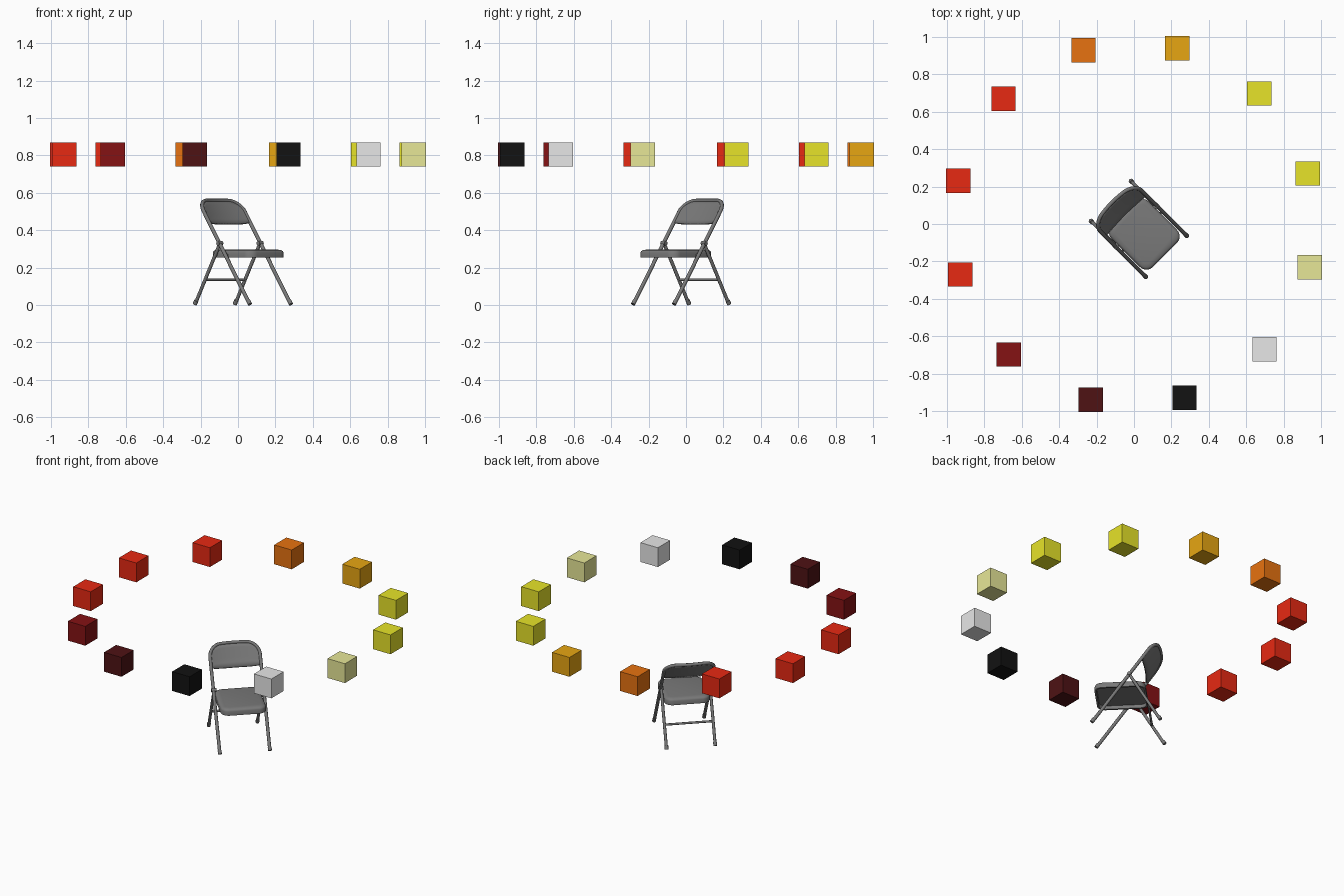
import bpy, bmesh, math
from mathutils import Vector

if "Cube" in bpy.data.objects:
    bpy.data.objects.remove(bpy.data.objects["Cube"])

TURN = math.radians(-45)      # the chair faces a corner
HALF = 0.155                  # half distance between the side tubes
SLOPE = 0.7                   # backward lean of the front legs
FOOT = 0.246
TUBE = 0.0105


def material(name, r, g, b):
    m = bpy.data.materials.new(name)
    m.use_nodes = True
    m.diffuse_color = (r, g, b, 1)
    m.node_tree.nodes["Principled BSDF"].inputs["Base Color"].default_value = (r, g, b, 1)
    return m


mats = {
    "steel": material("steel grey", 0.19, 0.19, 0.19),
    "black": material("black", 0.006, 0.006, 0.006),
    "maroon": material("maroon", 0.077, 0.006, 0.007),
    "dark_red": material("dark red", 0.235, 0.006, 0.007),
    "red": material("red", 0.9, 0.025, 0.007),
    "orange": material("orange", 0.9, 0.19, 0.006),
    "amber": material("amber", 0.9, 0.43, 0.007),
    "yellow": material("yellow", 0.9, 0.87, 0.025),
    "cream": material("cream", 0.9, 0.9, 0.35),
    "white": material("white", 0.9, 0.9, 0.9),
}


def add(name, data, mat="steel", turn=TURN):
    ob = bpy.data.objects.new(name, data)
    bpy.context.collection.objects.link(ob)
    data.materials.append(mats[mat])
    ob.rotation_euler.z = turn
    return ob


def mesh_from(name, bm, mat="steel", turn=TURN):
    bmesh.ops.recalc_face_normals(bm, faces=bm.faces)
    me = bpy.data.meshes.new(name)
    bm.to_mesh(me)
    bm.free()
    return add(name, me, mat, turn)


def smooth(ob):
    bpy.ops.object.select_all(action='DESELECT')
    ob.select_set(True)
    bpy.context.view_layer.objects.active = ob
    bpy.ops.object.shade_smooth_by_angle(angle=math.radians(35))


def tube(name, points, radius=TUBE):
    cu = bpy.data.curves.new(name, 'CURVE')
    cu.dimensions = '3D'
    cu.bevel_depth = radius
    cu.bevel_resolution = 3
    cu.use_fill_caps = True
    sp = cu.splines.new('POLY')
    sp.points.add(len(points) - 1)
    for p, co in zip(sp.points, points):
        p.co = (*co, 1)
    sp.use_smooth = True
    return add(name, cu)


# Ring of coloured cubes
ring = ["yellow", "yellow", "amber", "orange", "red", "red",
        "red", "dark_red", "maroon", "black", "white", "cream"]
for i, colour in enumerate(ring):
    a = math.radians(16.2 + 30 * i)
    bm = bmesh.new()
    bmesh.ops.create_cube(bm, size=0.13)
    ob = mesh_from(f"{colour}_cube_{i + 1}", bm, colour, 0)
    ob.location = (0.967 * math.cos(a), 0.967 * math.sin(a), 0.805)


# Plane of the front legs and backrest, bowed backward between the tubes
def lean(y, z):
    bow = 0.02 * (1 - (y / HALF) ** 2) * min(1, max(0, (z - 0.4) / 0.05))
    return Vector((FOOT - SLOPE * z - bow, y, z))


TOP, CORNER, DROP = 0.558, 0.075, 0.06


def outline(y):
    over = max(0, abs(y) - (HALF - CORNER)) / CORNER
    return TOP - DROP * (1 - math.sqrt(max(0, 1 - over * over)))


# Front legs and backrest hoop in one bent tube
half = [lean(HALF, 0.006), lean(HALF, 0.25), lean(HALF, 0.45)]
for i in range(9):
    a = math.pi / 2 * i / 8
    y = HALF - CORNER + CORNER * math.cos(a)
    half.append(lean(y, outline(y)))
half += [lean(0.05, TOP), lean(0.025, TOP)]
mirrored = [Vector((p.x, -p.y, p.z)) for p in reversed(half)]
tube("front_leg_and_back_hoop", half + [lean(0, TOP)] + mirrored)

# Backrest panel inside the hoop
bm = bmesh.new()
cols, rows, grid = 24, 5, []
for i in range(cols + 1):
    y = -HALF * math.cos(math.pi * i / cols)
    low = 0.433 + 0.008 * (abs(y) / HALF) ** 4
    grid.append([bm.verts.new(lean(y, low + (outline(y) - low) * j / rows))
                 for j in range(rows + 1)])
for a, b in zip(grid, grid[1:]):
    for j in range(rows):
        bm.faces.new((a[j], b[j], b[j + 1], a[j + 1]))
panel = mesh_from("backrest_panel", bm)
mod = panel.modifiers.new("thickness", 'SOLIDIFY')
mod.thickness = 0.01
mod.offset = 0
smooth(panel)

# Back legs, pivots and rubber-style foot caps
PIVOT = Vector((FOOT - SLOPE * 0.33, 0, 0.33))
BACK = Vector((-0.172, 0, 0.006))


def back_leg(y, z):
    t = (z - BACK.z) / (PIVOT.z - BACK.z)
    p = BACK.lerp(PIVOT, t)
    return Vector((p.x, y, z))


for side, s in (("left", 1), ("right", -1)):
    y = s * (HALF - 0.004)
    tube(f"back_leg_{side}", [back_leg(y, 0.006), back_leg(y, PIVOT.z)], 0.0095)
    tube(f"pivot_bolt_{side}", [PIVOT + Vector((0, s * (HALF - 0.018), 0)),
                                PIVOT + Vector((0, s * (HALF + 0.013), 0))], 0.012)
    for name, p in (("front", lean(s * HALF, 0)), ("back", back_leg(y, 0))):
        dx = -SLOPE if name == "front" else 0.55
        tube(f"{name}_foot_cap_{side}", [p + Vector((0, 0, 0.004)),
                                         p + Vector((dx * 0.02, 0, 0.024))], 0.012)
    # Seat hinge pins
    for name, p in (("front", lean(s * HALF, 0.268)), ("back", back_leg(y, 0.268))):
        q = p.copy()
        q.y = s * 0.13
        tube(f"{name}_seat_pin_{side}", [p, q], 0.006)

# Rear cross bar
tube("rear_cross_bar", [back_leg(-HALF, 0.135), back_leg(HALF, 0.135)], 0.007)

# Seat pan: rounded rectangle lofted from the hollow underside to the top
X0, X1, W, R = -0.08, 0.234, 0.14, 0.05
levels = [(0.014, 0.275), (0.012, 0.253), (0, 0.253), (0, 0.28),
          (0.004, 0.288), (0.012, 0.293), (0.03, 0.296)]
bm = bmesh.new()
loops = []
for inset, z in levels:
    loop, r = [], R - inset
    for k, (cx, cy) in enumerate(((X1 - R, W - R), (X0 + R, W - R),
                                  (X0 + R, R - W), (X1 - R, R - W))):
        for i in range(9):
            a = math.pi / 2 * (k + i / 8)
            loop.append(bm.verts.new((cx + r * math.cos(a), cy + r * math.sin(a), z)))
    loops.append(loop)
for a, b in zip(loops, loops[1:]):
    for i in range(len(a)):
        j = (i + 1) % len(a)
        bm.faces.new((a[i], a[j], b[j], b[i]))
bm.faces.new(loops[0])
bm.faces.new(loops[-1])
smooth(mesh_from("seat", bm))
